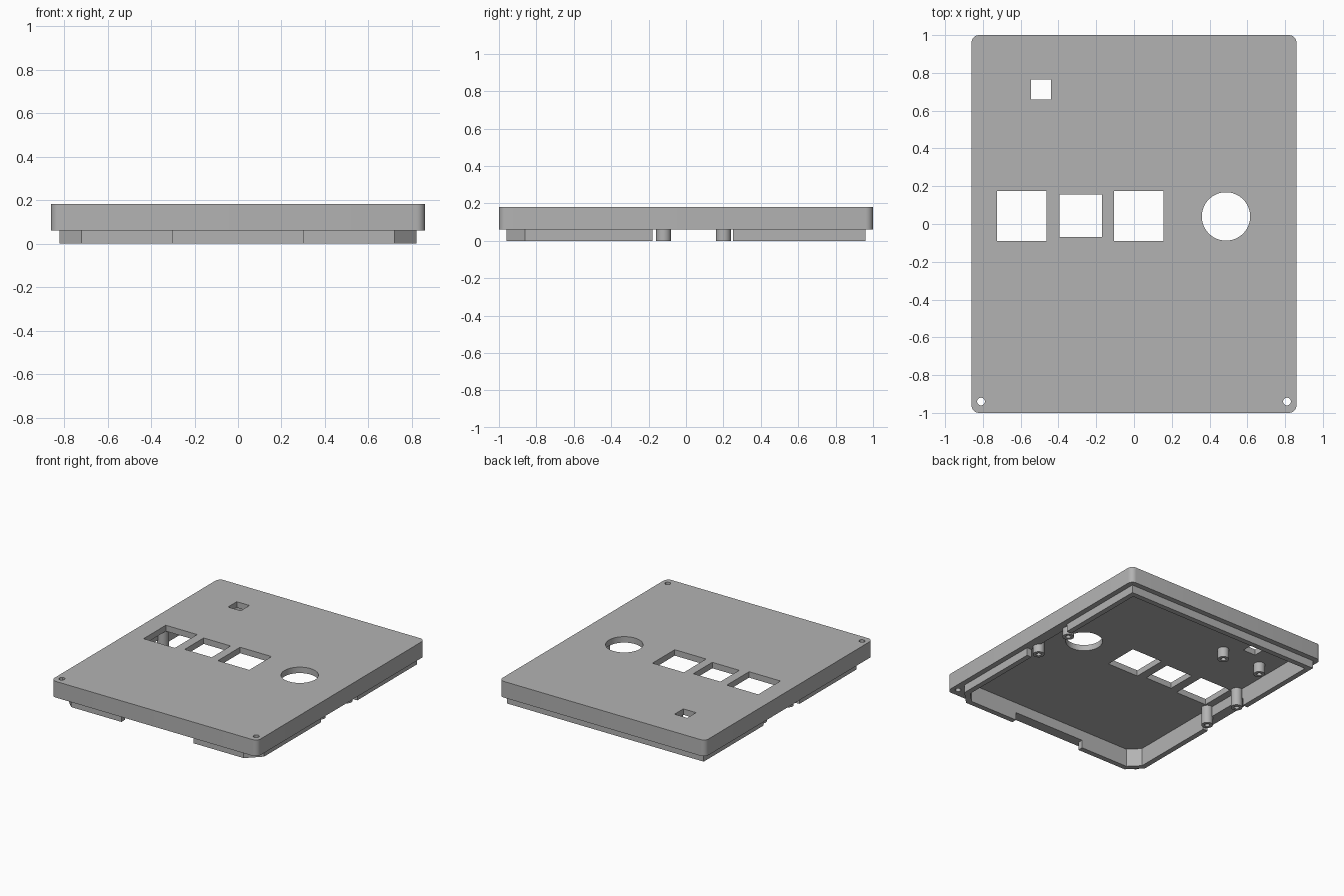
import bpy
import bmesh
from math import cos, sin, pi

if "Cube" in bpy.data.objects:
    bpy.data.objects.remove(bpy.data.objects["Cube"], do_unlink=True)

grey = bpy.data.materials.new("plain grey")
grey.use_nodes = True
grey.diffuse_color = (0.45, 0.45, 0.45, 1)
grey.node_tree.nodes["Principled BSDF"].inputs["Base Color"].default_value = grey.diffuse_color

RIM_Z, CEILING_Z, TOP_Z = 0.06, 0.137, 0.182


def prism(name, outline, z0, z1):
    """Extrude a flat counter-clockwise outline from z0 to z1."""
    bm = bmesh.new()
    face = bm.faces.new([bm.verts.new((x, y, z0)) for x, y in outline])
    grown = bmesh.ops.extrude_face_region(bm, geom=[face])["geom"]
    moved = [v for v in grown if isinstance(v, bmesh.types.BMVert)]
    bmesh.ops.translate(bm, verts=moved, vec=(0, 0, z1 - z0))
    bmesh.ops.recalc_face_normals(bm, faces=bm.faces)
    mesh = bpy.data.meshes.new(name)
    bm.to_mesh(mesh)
    bm.free()
    mesh.materials.append(grey)
    obj = bpy.data.objects.new(name, mesh)
    bpy.context.collection.objects.link(obj)
    return obj


def rect(x0, x1, y0, y1):
    return [(x0, y0), (x1, y0), (x1, y1), (x0, y1)]


def circle(cx, cy, r, n=32):
    return [(cx + r * cos(2 * pi * i / n), cy + r * sin(2 * pi * i / n)) for i in range(n)]


def rounded(w, d, r, n=6):
    pts = []
    for k, (sx, sy) in enumerate([(1, 1), (-1, 1), (-1, -1), (1, -1)]):
        for i in range(n + 1):
            a = (k + i / n) * pi / 2
            pts.append((sx * (w - r) + r * cos(a), sy * (d - r) + r * sin(a)))
    return pts


def front_chamfered(w, d, c):
    return [(c - w, -d), (w - c, -d), (w, c - d), (w, d), (-w, d), (-w, c - d)]


def combine(target, other, operation):
    mod = target.modifiers.new("combine", "BOOLEAN")
    mod.operation, mod.solver, mod.object = operation, "EXACT", other
    bpy.context.view_layer.objects.active = target
    bpy.ops.object.modifier_apply(modifier=mod.name)
    bpy.data.objects.remove(other, do_unlink=True)


def smooth(obj):
    bpy.ops.object.select_all(action="DESELECT")
    obj.select_set(True)
    bpy.context.view_layer.objects.active = obj
    bpy.ops.object.shade_smooth_by_angle(angle=pi / 6)


# Cover shell with a stepped lip, hollow underneath
cover = prism("cover", rounded(0.86, 1.0, 0.04), RIM_Z, TOP_Z)
combine(cover, prism("lip", front_chamfered(0.82, 0.96, 0.1), 0, 0.1), "UNION")
combine(cover, prism("cavity", front_chamfered(0.78, 0.92, 0.077), -0.1, CEILING_Z), "DIFFERENCE")

# Gaps in the lip at the front and both sides
for gap in (rect(-0.3, 0.3, -1.1, -0.8),
            rect(-1.1, -0.7, -0.18, 0.25),
            rect(0.7, 1.1, -0.18, 0.25)):
    combine(cover, prism("gap", gap, -0.1, RIM_Z), "DIFFERENCE")

# Windows, dial opening and screw holes through the top
openings = [rect(-0.725, -0.463, -0.09, 0.175),
            rect(-0.395, -0.17, -0.07, 0.155),
            rect(-0.105, 0.157, -0.09, 0.175),
            rect(-0.546, -0.44, 0.66, 0.765),
            circle(0.487, 0.04, 0.128, 64)]
openings += [circle(side * 0.81, -0.94, 0.021, 12) for side in (-1, 1)]
for outline in openings:
    combine(cover, prism("opening", outline, -0.1, 0.3), "DIFFERENCE")
smooth(cover)


# Hollow mounting posts under the top
def post(name, x, y, z0):
    obj = prism(name, circle(x, y, 0.04), z0, CEILING_Z + 0.01)
    combine(obj, prism("bore", circle(x, y, 0.018, 16), z0 - 0.1, CEILING_Z - 0.01), "DIFFERENCE")
    smooth(obj)


for side, label in ((-1, "right"), (1, "left")):
    post(label + "_front_post", side * 0.765, -0.12, 0)
    post(label + "_rear_post", side * 0.765, 0.2, 0)
    post(label + "_short_post", -0.492 + side * 0.163, 0.575, RIM_Z)
